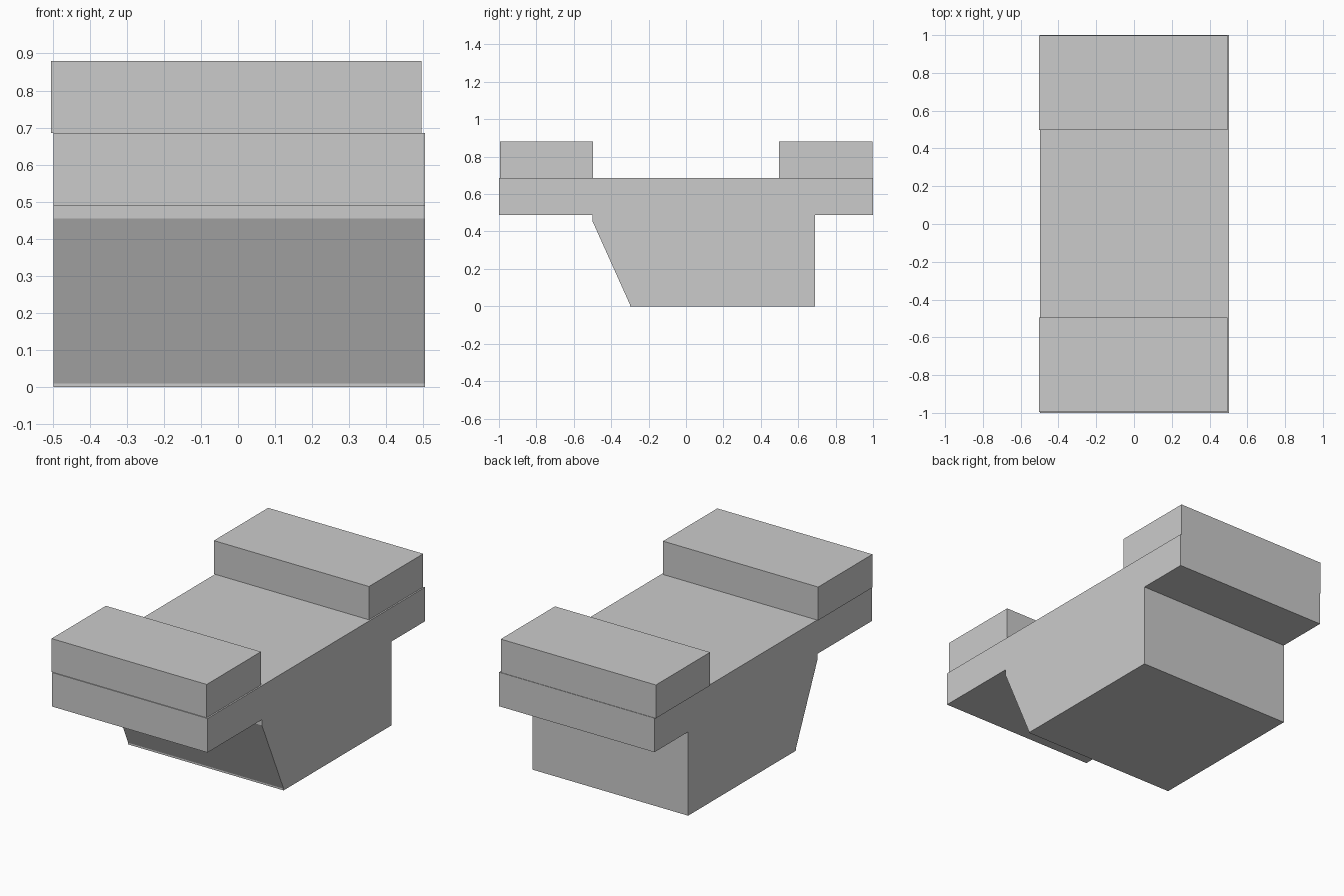
import bpy
import bmesh

cube = bpy.data.objects.get("Cube")
if cube:
    bpy.data.objects.remove(cube, do_unlink=True)

# Single flat grey
grey = bpy.data.materials.new("light_grey")
grey.use_nodes = True
colour = (0.6, 0.6, 0.6, 1)
grey.diffuse_color = colour
grey.node_tree.nodes["Principled BSDF"].inputs["Base Color"].default_value = colour


def extrude_profile(name, profile, x0, x1):
    """Extrude a closed (y, z) profile along x."""
    bm = bmesh.new()
    face = bm.faces.new([bm.verts.new((x0, y, z)) for y, z in profile])
    result = bmesh.ops.extrude_face_region(bm, geom=[face])
    moved = [v for v in result["geom"] if isinstance(v, bmesh.types.BMVert)]
    bmesh.ops.translate(bm, verts=moved, vec=(x1 - x0, 0, 0))
    bmesh.ops.recalc_face_normals(bm, faces=bm.faces)
    mesh = bpy.data.meshes.new(name)
    bm.to_mesh(mesh)
    bm.free()
    mesh.materials.append(grey)
    obj = bpy.data.objects.new(name, mesh)
    bpy.context.collection.objects.link(obj)
    return obj


DECK_BOTTOM, DECK_TOP, BLOCK_TOP = 0.488, 0.686, 0.88

# Deck and tapered base in one solid
extrude_profile("body", [
    (-1, DECK_TOP), (-1, DECK_BOTTOM), (-0.5, DECK_BOTTOM), (-0.5, 0.455),
    (-0.3, 0.01), (-0.3, 0), (0.69, 0), (0.69, DECK_BOTTOM),
    (1, DECK_BOTTOM), (1, DECK_TOP),
], -0.497, 0.504)

# Raised blocks at both ends, set slightly to one side
for name, y0, y1 in (("front_block", -0.995, -0.496), ("back_block", 0.498, 0.997)):
    extrude_profile(name, [(y0, DECK_TOP), (y1, DECK_TOP), (y1, BLOCK_TOP), (y0, BLOCK_TOP)],
                    -0.504, 0.495)
